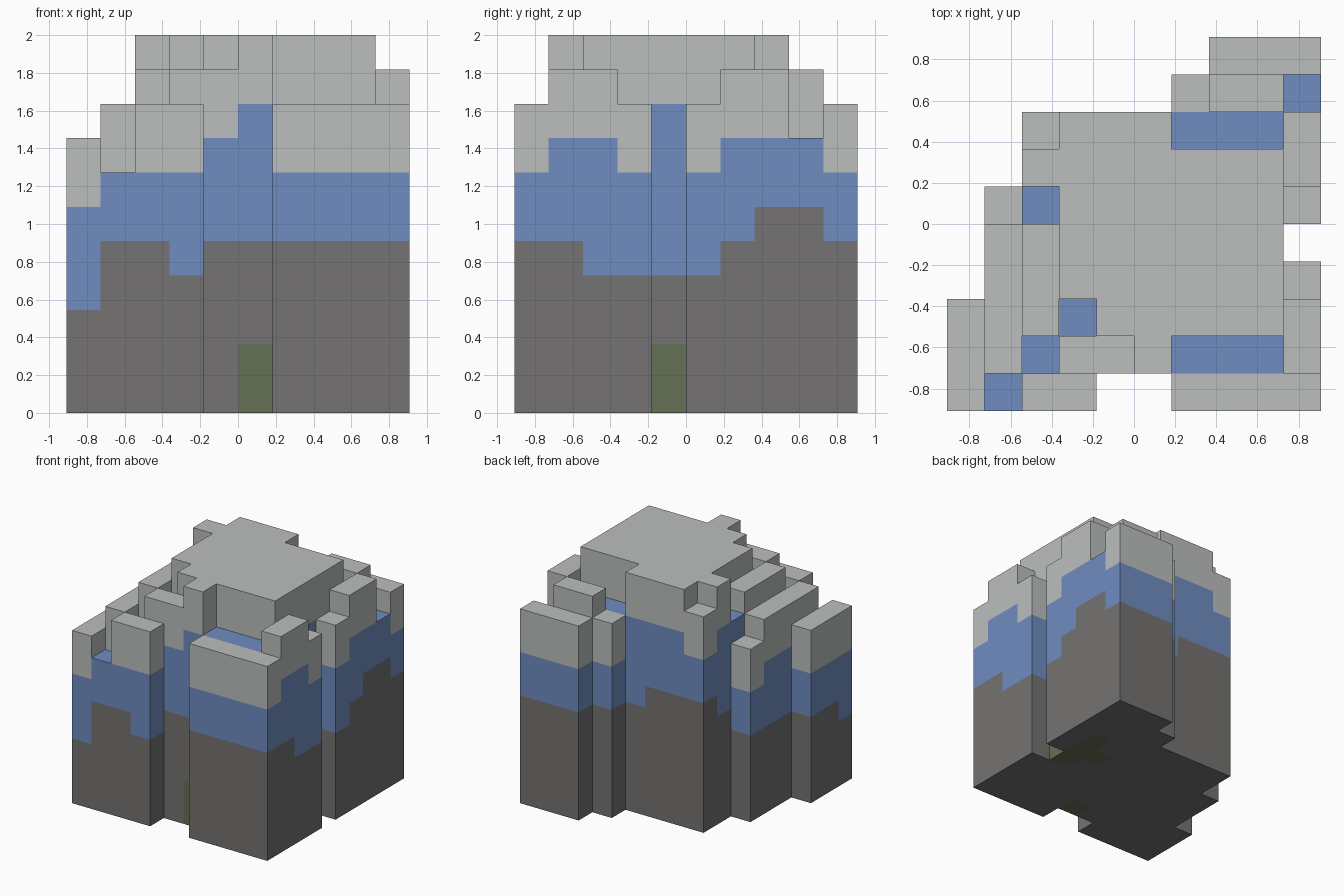
import bpy
import bmesh
from mathutils import Vector

if "Cube" in bpy.data.objects:
    bpy.data.objects.remove(bpy.data.objects["Cube"], do_unlink=True)

U = 2 / 11          # one block
HALF = 5            # half the plan width in blocks
CAP = 2             # thickness of the pale cap
height, rock, moss = {}, {}, set()


def fill(table, value, x0, x1, y0, y1):
    """Set one value over a rectangle of columns, ends included."""
    for x in range(x0, x1 + 1):
        for y in range(y0, y1 + 1):
            table[x, y] = value


# Central plateau
fill(height, 11, 2, 8, 2, 7)
fill(height, 11, 5, 5, 1, 1)
fill(height, 10, 2, 2, 2, 4)
fill(height, 10, 2, 2, 7, 7)
fill(height, 10, 3, 4, 1, 1)
# Front terraces
fill(height, 9, 2, 3, 0, 0)
fill(height, 9, 6, 9, 0, 0)
# Right terraces
fill(height, 8, 0, 0, 0, 2)
fill(height, 9, 1, 1, 1, 4)
fill(height, 8, 1, 1, 5, 5)
# Left terraces
fill(height, 10, 9, 9, 1, 2)
fill(height, 9, 9, 9, 3, 3)
fill(height, 9, 9, 9, 5, 5)
fill(height, 10, 9, 9, 6, 7)
# Back terraces
fill(height, 9, 6, 6, 8, 8)
fill(height, 10, 7, 8, 8, 8)
fill(height, 9, 7, 9, 9, 9)

band = {c: h - CAP for c, h in height.items()}

# Pits, where the cap is missing and the blue band shows on top
pits = {}
fill(pits, 7, 1, 1, 0, 0)
fill(pits, 8, 2, 2, 1, 1)
fill(pits, 9, 3, 3, 2, 2)
fill(pits, 9, 2, 2, 5, 5)
fill(pits, 9, 6, 8, 1, 1)
fill(pits, 9, 6, 8, 7, 7)
fill(pits, 8, 9, 9, 8, 8)
height.update(pits)
band.update(pits)

# Top of the rock, mostly level with local dips and rises
fill(rock, 5, 0, 9, 0, 9)
fill(rock, 4, 0, 0, 1, 2)
fill(rock, 3, 0, 0, 0, 0)
fill(rock, 4, 3, 3, 0, 0)
fill(rock, 4, 1, 1, 3, 5)
fill(rock, 4, 8, 9, 2, 5)
fill(rock, 6, 9, 9, 7, 8)
fill(rock, 6, 2, 4, 7, 7)

# Mossy blocks at the foot of the front and left recesses
moss.update([(5, 1), (8, 4), (8, 5), (8, 6), (7, 5)])


def layer(col, z):
    if col in moss and z < 2:
        return "moss_patch"
    if z < rock[col]:
        return "rock_base"
    return "blue_band" if z < band[col] else "pale_cap"


def material(name, rgb):
    m = bpy.data.materials.new(name)
    m.use_nodes = True
    m.diffuse_color = (*rgb, 1)
    m.node_tree.nodes["Principled BSDF"].inputs["Base Color"].default_value = (*rgb, 1)
    return m


materials = {
    "rock_base": material("dark grey rock", (0.178, 0.171, 0.168)),
    "blue_band": material("soft blue", (0.162, 0.266, 0.527)),
    "pale_cap": material("pale grey", (0.50, 0.52, 0.515)),
    "moss_patch": material("moss green", (0.13, 0.16, 0.093)),
}
meshes = {name: bmesh.new() for name in materials}


def block_face(name, x, y, z, normal):
    """Add one square face of the block at x, y, z."""
    n = Vector(normal)
    a = Vector((n.y, n.z, n.x))
    b = n.cross(a)
    mid = Vector((x - HALF + 0.5, y - HALF + 0.5, z + 0.5)) + n / 2
    bm = meshes[name]
    corners = [mid + (a * s + b * t) / 2 for s, t in ((-1, -1), (1, -1), (1, 1), (-1, 1))]
    bm.faces.new([bm.verts.new(c * U) for c in corners])


# Outer skin of every column
for (x, y), h in height.items():
    block_face(layer((x, y), 0), x, y, 0, (0, 0, -1))
    block_face(layer((x, y), h - 1), x, y, h - 1, (0, 0, 1))
    for dx, dy in ((1, 0), (-1, 0), (0, 1), (0, -1)):
        for z in range(height.get((x + dx, y + dy), 0), h):
            block_face(layer((x, y), z), x, y, z, (dx, dy, 0))

# Join the squares of each layer into one object
for name, bm in meshes.items():
    bmesh.ops.remove_doubles(bm, verts=bm.verts[:], dist=0.001)
    mesh = bpy.data.meshes.new(name)
    bm.to_mesh(mesh)
    bm.free()
    mesh.materials.append(materials[name])
    bpy.context.collection.objects.link(bpy.data.objects.new(name, mesh))
